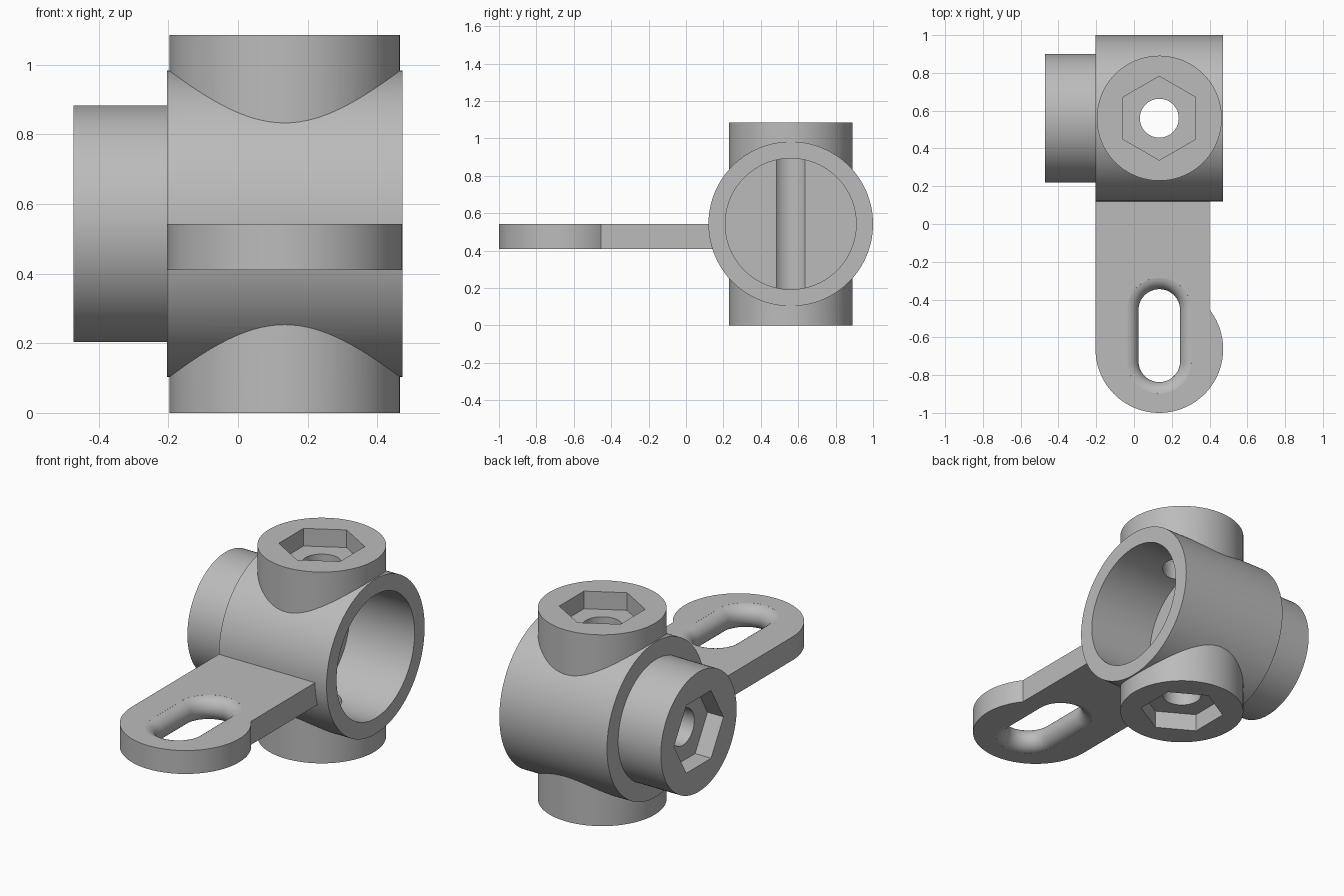
import bpy, bmesh
from math import sin, cos, pi, radians, acos
from mathutils import Matrix, Vector

cube = bpy.data.objects.get("Cube")
if cube:
    bpy.data.objects.remove(cube, do_unlink=True)

HUB = Vector((0.134, 0.56, 0.543))     # where all the axes cross
HEIGHT = 2 * HUB.z
END_L, END_R = -0.204, 0.472           # ends of the main sleeve
BOSS_END = -0.472
SOCKET, PIN = 0.222, 0.103             # hex corner radius, hole radius
DEPTH = 0.10

grey = bpy.data.materials.new("light_grey")
grey.use_nodes = True
colour = (0.5, 0.5, 0.5, 1)
grey.diffuse_color = colour
grey.node_tree.nodes["Principled BSDF"].inputs["Base Color"].default_value = colour


def finish(name, bm):
    bmesh.ops.recalc_face_normals(bm, faces=bm.faces)
    mesh = bpy.data.meshes.new(name)
    bm.to_mesh(mesh)
    bm.free()
    mesh.materials.append(grey)
    ob = bpy.data.objects.new(name, mesh)
    bpy.context.collection.objects.link(ob)
    return ob


def loft(name, rings):
    """Skin a stack of equal rings and cap both ends."""
    bm = bmesh.new()
    loops = [[bm.verts.new(p) for p in ring] for ring in rings]
    n = len(loops[0])
    for a, b in zip(loops, loops[1:]):
        for i in range(n):
            j = (i + 1) % n
            bm.faces.new((a[i], a[j], b[j], b[i]))
    bm.faces.new(loops[0])
    bm.faces.new(loops[-1])
    return finish(name, bm)


def rod(name, axis, lo, hi, r, sides=96):
    """Cylinder or hex prism through the hub; corners lie along y."""
    rings = []
    for t in (lo, hi):
        ring = []
        for i in range(sides):
            a = 2 * pi * i / sides
            u, v = r * cos(a), r * sin(a)
            if axis == "x":
                ring.append((t, HUB.y + u, HUB.z + v))
            else:
                ring.append((HUB.x + v, HUB.y + u, t))
        rings.append(ring)
    return loft(name, rings)


def combine(target, tool, operation):
    bpy.ops.object.select_all(action="DESELECT")
    bpy.context.view_layer.objects.active = target
    target.select_set(True)
    mod = target.modifiers.new(operation.lower(), "BOOLEAN")
    mod.operation, mod.object, mod.solver = operation, tool, "EXACT"
    bpy.ops.object.modifier_apply(modifier=mod.name)
    bpy.data.objects.remove(tool, do_unlink=True)


# Main sleeve with the vertical and side bosses
body = rod("clamp_body", "x", END_L, END_R, 0.44, 128)
combine(body, rod("vertical_bosses", "z", 0, HEIGHT, 0.331), "UNION")
combine(body, rod("side_boss", "x", BOSS_END, -0.1, 0.34), "UNION")

# Flat arm with an offset round end
ARM_LOW, ARM_TOP = 0.41, 0.543
TIP, TIP_R, ARM_SIDE = -0.662, 0.338, 0.4
start, stop = -pi, acos((ARM_SIDE - HUB.x) / TIP_R)
outline = [(END_L, 0.18)]
for i in range(65):
    a = start + (stop - start) * i / 64
    outline.append((HUB.x + TIP_R * cos(a), TIP + TIP_R * sin(a)))
outline.append((ARM_SIDE, 0.18))
arm = loft("arm", [[(x, y, z) for x, y in outline] for z in (ARM_LOW, ARM_TOP)])

# Slot with fully rounded rims
SLOT_R, SLOT_A, SLOT_B = 0.11, -0.727, -0.455
round_r, mid = (ARM_TOP - ARM_LOW) / 2, (ARM_TOP + ARM_LOW) / 2


def stadium(r, z):
    pts = []
    for y, base in ((SLOT_B, 0), (SLOT_A, pi)):
        for i in range(33):
            a = base + pi * i / 32
            pts.append((HUB.x + r * cos(a), y + r * sin(a), z))
    return pts


levels = []
for i in range(17):
    a = radians(-84 + 168 * i / 16)
    levels.append((SLOT_R + round_r * (1 - cos(a)), mid + round_r * sin(a)))
wide = SLOT_R + round_r
levels = [(wide, ARM_LOW - 0.05)] + levels + [(wide, ARM_TOP + 0.05)]
combine(arm, loft("slot_cutter", [stadium(r, z) for r, z in levels]), "DIFFERENCE")
combine(body, arm, "UNION")

# Blind bore, pin holes and hex sockets
cuts = [
    rod("bore", "x", 0.065, 0.6, 0.35, 128),
    rod("vertical_hole", "z", -0.1, HEIGHT + 0.1, PIN, 64),
    rod("side_hole", "x", -0.6, -0.2, PIN, 64),
    rod("top_socket", "z", HEIGHT - DEPTH, HEIGHT + 0.1, SOCKET, 6),
    rod("bottom_socket", "z", -0.1, DEPTH, SOCKET, 6),
    rod("side_socket", "x", -0.6, BOSS_END + DEPTH, SOCKET, 6),
]
for cutter in cuts:
    combine(body, cutter, "DIFFERENCE")

bpy.ops.object.select_all(action="DESELECT")
body.select_set(True)
bpy.context.view_layer.objects.active = body
bpy.ops.object.shade_smooth_by_angle(angle=radians(25))
